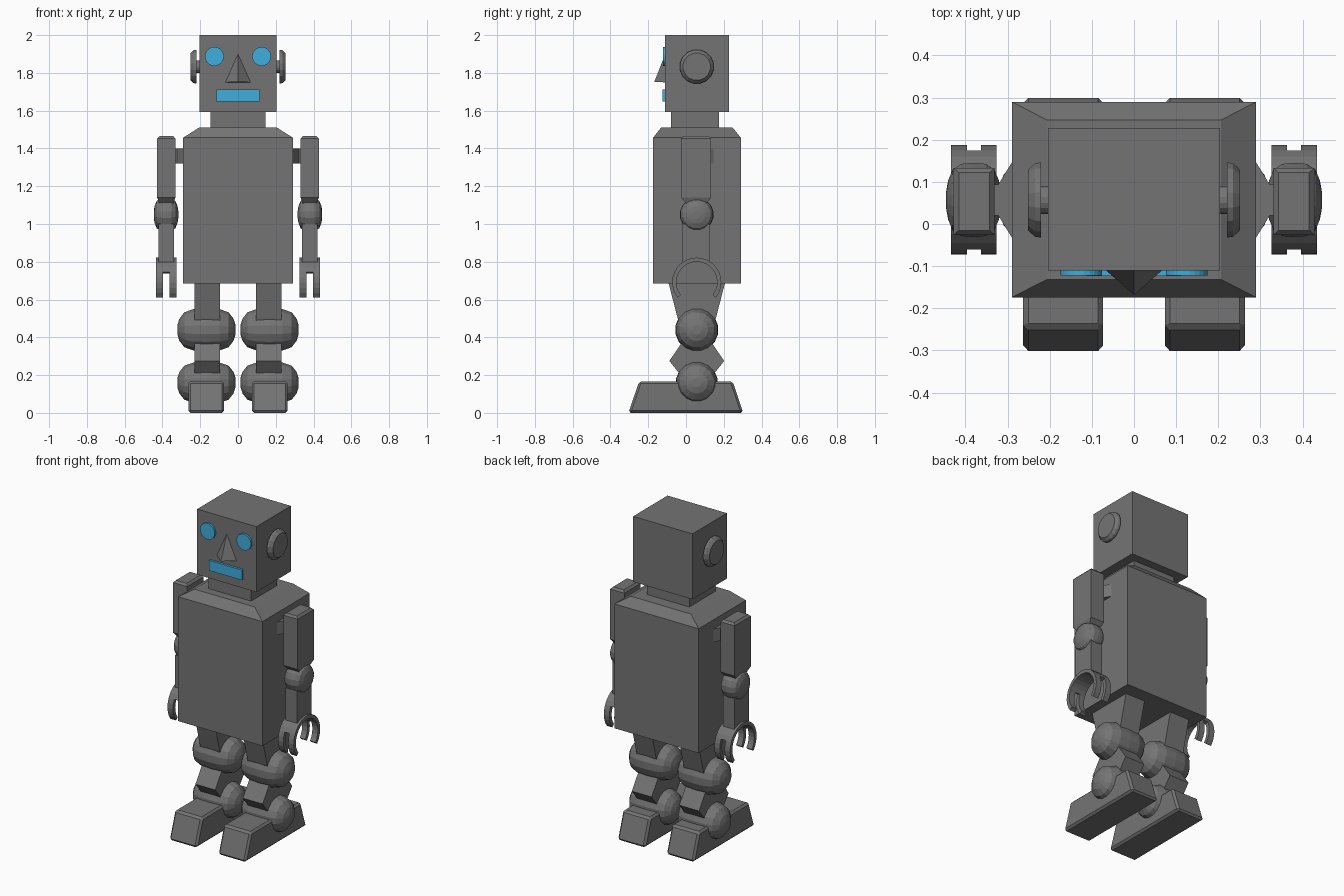
import bpy, bmesh, math
from mathutils import Vector

if "Cube" in bpy.data.objects:
    bpy.data.objects.remove(bpy.data.objects["Cube"])


def material(name, rgb):
    m = bpy.data.materials.new(name)
    m.diffuse_color = (*rgb, 1)
    m.use_nodes = True
    m.node_tree.nodes["Principled BSDF"].inputs["Base Color"].default_value = m.diffuse_color
    return m


GREY = material("grey metal", (0.175, 0.175, 0.175))
BLUE = material("light blue", (0.051, 0.42, 0.72))
CY = 0.057  # y of the limb joints


def finish(name, bm, mat=GREY, bevel=0):
    bmesh.ops.remove_doubles(bm, verts=bm.verts, dist=1e-5)
    bmesh.ops.recalc_face_normals(bm, faces=bm.faces)
    if bevel:
        bmesh.ops.bevel(bm, geom=bm.edges[:], offset=bevel, segments=1, affect='EDGES')
    me = bpy.data.meshes.new(name)
    bm.to_mesh(me)
    bm.free()
    me.materials.append(mat)
    ob = bpy.data.objects.new(name, me)
    bpy.context.collection.objects.link(ob)
    return ob


def skin(name, rings, mat=GREY, bevel=0):
    """Join equal-sized vertex rings and cap both ends."""
    bm = bmesh.new()
    vs = [[bm.verts.new(p) for p in r] for r in rings]
    n = len(vs[0])
    for a, b in zip(vs, vs[1:]):
        for i in range(n):
            j = (i + 1) % n
            bm.faces.new((a[i], a[j], b[j], b[i]))
    bm.faces.new(vs[0][::-1])
    bm.faces.new(vs[-1])
    return finish(name, bm, mat, bevel)


def loft(name, levels, mat=GREY, bevel=0):
    """Stack of rectangles: (z, x0, x1, y0, y1)."""
    return skin(name, [[(x0, y0, z), (x1, y0, z), (x1, y1, z), (x0, y1, z)]
                       for z, x0, x1, y0, y1 in levels], mat, bevel)


def box(name, x0, x1, y0, y1, z0, z1, mat=GREY, bevel=0):
    return loft(name, [(z0, x0, x1, y0, y1), (z1, x0, x1, y0, y1)], mat, bevel)


def prism(name, pts, x0, x1, bevel=0):
    """Extrude a (y, z) outline along x."""
    return skin(name, [[(x, y, z) for y, z in pts] for x in (x0, x1)], GREY, bevel)


def lathe(name, centre, profile, axis='X', n=16, mat=GREY):
    """Revolve (offset, radius) pairs about an axis."""
    c = Vector(centre)
    rings = []
    for d, r in profile:
        ring = []
        for i in range(n):
            a = 2 * math.pi * (i + 0.5) / n
            u, v = r * math.cos(a), r * math.sin(a)
            ring.append(c + Vector((d, u, v) if axis == 'X' else (u, d, v)))
        rings.append(ring)
    return skin(name, rings, mat)


def domed_joint(name, centre, half, radius):
    """Rounded barrel lying along x."""
    side = [(1.0, 0.22), (0.93, 0.52), (0.76, 0.82), (0.45, 0.97)]
    prof = [(-d * half, r * radius) for d, r in side] + [(0, radius)] \
        + [(d * half, r * radius) for d, r in side[::-1]]
    lathe(name, centre, prof)


def arc_band(a0, a1, r0, r1, cy, cz, n):
    ang = [math.radians(a0 + (a1 - a0) * i / n) for i in range(n + 1)]
    return [(cy + r1 * math.cos(a), cz + r1 * math.sin(a)) for a in ang] + \
           [(cy + r0 * math.cos(a), cz + r0 * math.sin(a)) for a in ang[::-1]]


# Head, neck and torso
box("head", -0.204, 0.204, -0.11, 0.228, 1.593, 2.0)
box("neck", -0.146, 0.146, -0.08, 0.175, 1.49, 1.60)
loft("torso", [(0.684, -0.29, 0.29, -0.174, 0.29),
               (1.457, -0.29, 0.29, -0.174, 0.29),
               (1.51, -0.207, 0.207, -0.132, 0.247)])

# Face: nose wedge, mouth plate
bm = bmesh.new()
l, r, t, tip = [bm.verts.new(p) for p in ((-0.068, -0.109, 1.75), (0.068, -0.109, 1.75),
                                          (0, -0.109, 1.902), (0, -0.168, 1.752))]
for f in ((l, r, t), (l, tip, t), (r, tip, t), (l, r, tip)):
    bm.faces.new(f)
finish("nose", bm)
box("mouth", -0.113, 0.113, -0.124, -0.109, 1.648, 1.711, BLUE)

for s, side in ((-1, "left"), (1, "right")):
    def span(a, b):
        return min(s * a, s * b), max(s * a, s * b)

    # Eye and ear
    lathe(side + "_eye", (s * 0.125, -0.115, 1.887), [(-0.007, 0.05), (0.006, 0.05)],
          'Y', 24, BLUE)
    lathe(side + "_ear", (0, CY, 1.833), [(s * 0.2, 0.034), (s * 0.221, 0.034),
          (s * 0.221, 0.091), (s * 0.235, 0.089), (s * 0.252, 0.073)])

    # Shoulder axle, flaring toward the torso
    axle = [(0.28, 0.105), (0.289, 0.091), (0.322, 0.037), (0.345, 0.037)]
    skin(side + "_shoulder", [[(s * x, CY - h, 1.32), (s * x, CY + h, 1.32),
                               (s * x, CY + h, 1.40), (s * x, CY - h, 1.40)] for x, h in axle])

    # Arm
    a0, a1 = span(0.331, 0.428)
    loft(side + "_upper_arm", [(1.10, a0 + 0.015, a1 - 0.015, 0.01, 0.1),
                               (1.14, a0, a1, -0.026, 0.133),
                               (1.452, a0, a1, -0.026, 0.133),
                               (1.465, a0 + 0.012, a1 - 0.012, -0.015, 0.122)])
    domed_joint(side + "_elbow", (s * 0.381, CY, 1.05), 0.065, 0.09)
    box(side + "_forearm", *span(0.34, 0.42), -0.018, 0.124, 0.80, 1.0)

    # Claw: solid arch with two fingers on each end
    claw = (0.108, 0.13, CY, 0.692)
    prism(side + "_claw", arc_band(25, 155, *claw, 10), *span(0.326, 0.434))
    for x in ((0.326, 0.363), (0.396, 0.434)):
        prism(side + "_finger_front", arc_band(155, 219, *claw, 5), *span(*x))
        prism(side + "_finger_back", arc_band(-39, 25, *claw, 5), *span(*x))

    # Leg
    x0, x1 = span(0.095, 0.231)
    loft(side + "_thigh", [(0.44, x0, x1, CY - 0.08, CY + 0.08),
                           (0.50, x0, x1, CY - 0.101, CY + 0.101),
                           (0.69, x0, x1, CY - 0.15, CY + 0.15)])
    domed_joint(side + "_knee", (s * 0.167, CY, 0.44), 0.154, 0.115)
    loft(side + "_shin", [(0.18, x0, x1, CY - 0.07, CY + 0.07),
                          (0.275, x0, x1, CY - 0.145, CY + 0.145),
                          (0.40, x0, x1, CY - 0.06, CY + 0.06)])
    domed_joint(side + "_ankle", (s * 0.167, CY, 0.16), 0.154, 0.112)
    prism(side + "_foot", [(-0.305, 0), (0.303, 0), (0.247, 0.167), (-0.248, 0.167)],
          *span(0.073, 0.263), bevel=0.012)
